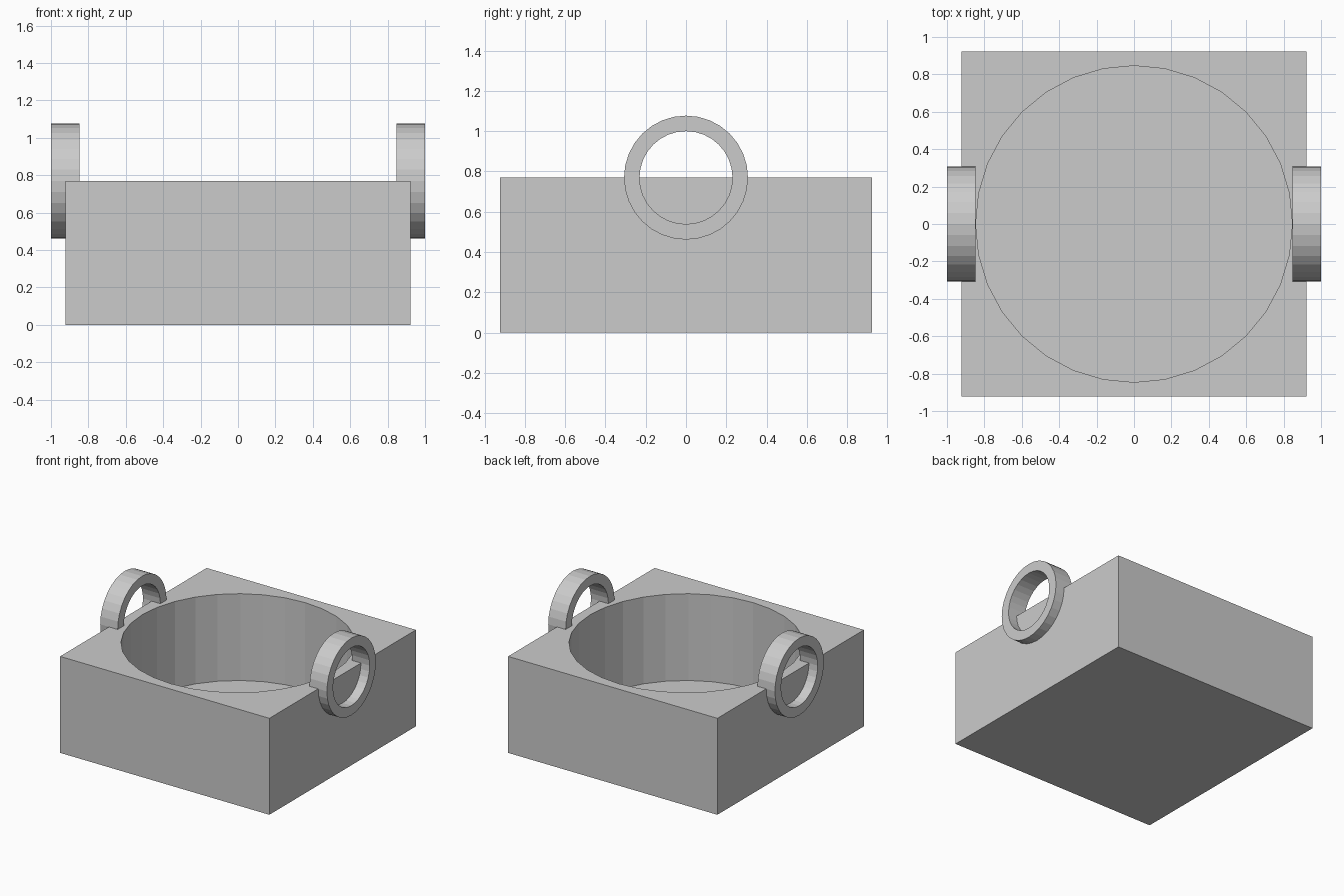
import bpy, bmesh, math
from mathutils import Matrix

if "Cube" in bpy.data.objects:
    bpy.data.objects.remove(bpy.data.objects["Cube"])

U = 2 / 13            # design unit: 13 units across the rings
HALF, HEIGHT, WALL = 6 * U, 5 * U, 0.5 * U
SIDES = 32


def make_object(name, bm):
    bmesh.ops.recalc_face_normals(bm, faces=bm.faces)
    mesh = bpy.data.meshes.new(name)
    bm.to_mesh(mesh)
    bm.free()
    obj = bpy.data.objects.new(name, mesh)
    bpy.context.collection.objects.link(obj)
    return obj


def ring(name, x, outer, inner, width):
    # Rectangular section swept around the x axis
    bm = bmesh.new()
    loops = []
    for i in range(SIDES):
        a = 2 * math.pi * i / SIDES
        loops.append([bm.verts.new((x + dx, r * math.sin(a), HEIGHT + r * math.cos(a)))
                      for dx, r in ((-width / 2, inner), (width / 2, inner),
                                    (width / 2, outer), (-width / 2, outer))])
    for i in range(SIDES):
        a, b = loops[i], loops[(i + 1) % SIDES]
        for j in range(4):
            k = (j + 1) % 4
            bm.faces.new((a[j], a[k], b[k], b[j]))
    return make_object(name, bm)


# Square block
bm = bmesh.new()
bmesh.ops.create_cube(bm, size=1, matrix=Matrix.Translation((0, 0, HEIGHT / 2))
                      @ Matrix.Diagonal((2 * HALF, 2 * HALF, HEIGHT, 1)))
body = make_object("body", bm)

# Round well cut from the top, leaving a thin floor
bm = bmesh.new()
bmesh.ops.create_cone(bm, cap_ends=True, segments=SIDES, radius1=HALF - WALL,
                      radius2=HALF - WALL, depth=HEIGHT,
                      matrix=Matrix.Translation((0, 0, WALL + HEIGHT / 2)))
cutter = make_object("well_cutter", bm)
cutter.hide_render = True
cut = body.modifiers.new("well", 'BOOLEAN')
cut.operation = 'DIFFERENCE'
cut.solver = 'EXACT'
cut.object = cutter
bpy.context.view_layer.objects.active = body
bpy.ops.object.modifier_apply(modifier=cut.name)
bpy.data.objects.remove(cutter)

# Ring handles set into the two side walls
for name, side in (("left_handle", -1), ("right_handle", 1)):
    ring(name, side * HALF, 2 * U, 1.5 * U, U)
